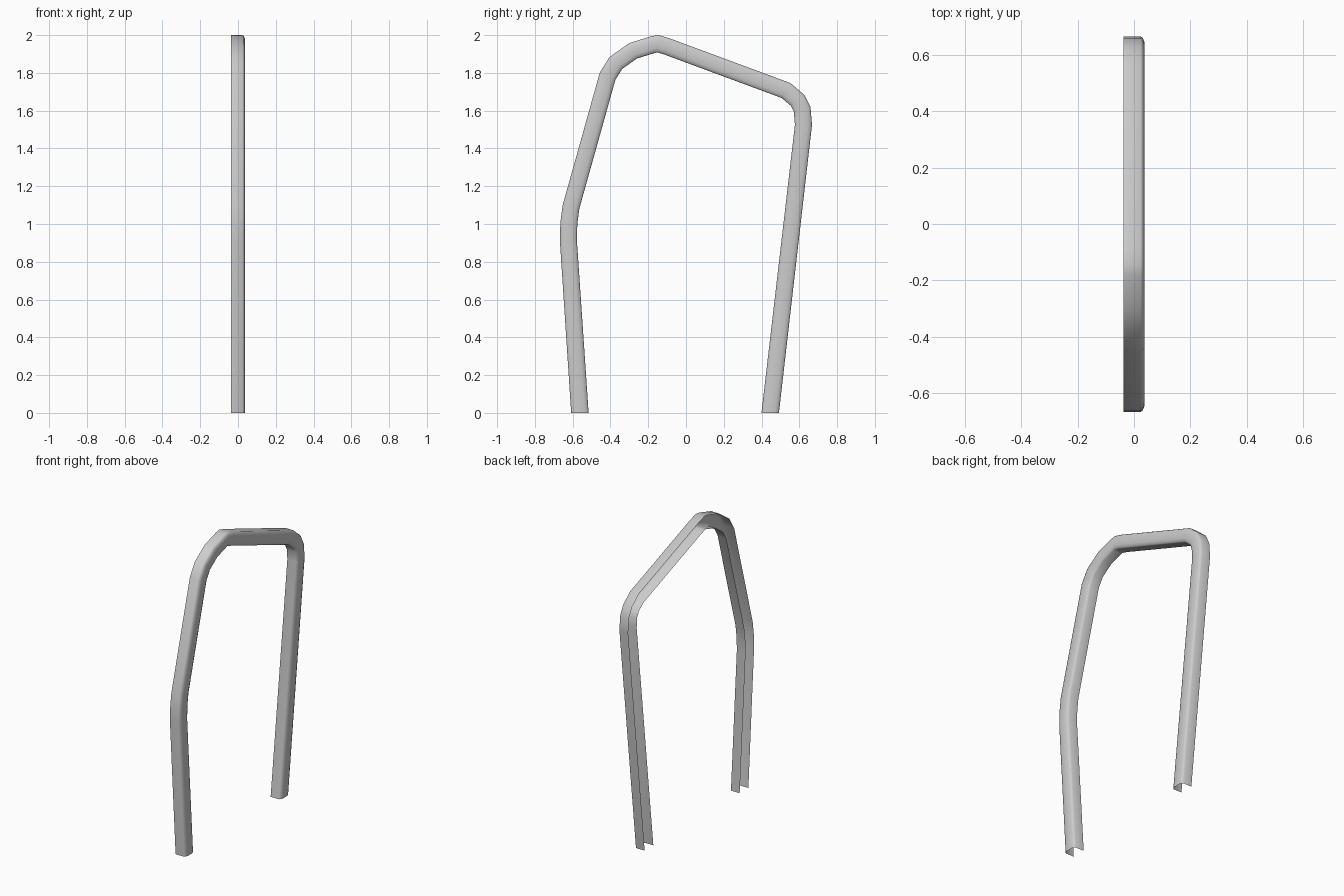
import bpy, bmesh
from mathutils import Vector

if "Cube" in bpy.data.objects:
    bpy.data.objects.remove(bpy.data.objects["Cube"])

# Outer outline of the frame in the (y, z) plane
path = [Vector(p) for p in [
    (-0.608, 0), (-0.668, 0.915), (-0.665, 1.01), (-0.653, 1.10),
    (-0.457, 1.80), (-0.405, 1.884), (-0.30, 1.958), (-0.18, 1.995),
    (-0.145, 2.0), (-0.087, 1.983), (0.553, 1.746), (0.627, 1.683),
    (0.659, 1.62), (0.667, 1.524), (0.492, 0)]]

# Open channel section: (fraction across the width, x), open towards -x
W = 0.09
half = [(0, -0.0375), (0, 0.024), (0.06, 0.031), (0.24, 0.0375)]
section = half + [(1 - d, x) for d, x in reversed(half)]


def inward(a, b):
    """Unit normal pointing to the inside of the arch."""
    d = (b - a).normalized()
    return Vector((d.y, -d.x))


def mitre(i):
    """Offset vector across the full width at path point i."""
    if i == 0:
        return Vector((0.0925, 0))
    if i == len(path) - 1:
        return Vector((-0.0925, 0))
    n1 = inward(path[i - 1], path[i])
    n2 = inward(path[i], path[i + 1])
    m = (n1 + n2).normalized()
    return m * (W / m.dot(n1))


# Sweep the section along the path
bm = bmesh.new()
rings = []
for i, p in enumerate(path):
    off = mitre(i)
    rings.append([bm.verts.new((x, p.x + off.x * d, p.y + off.y * d))
                  for d, x in section])
for a, b in zip(rings, rings[1:]):
    for j in range(len(section) - 1):
        bm.faces.new((a[j], b[j], b[j + 1], a[j + 1]))

# Make faces point out of the channel (web faces +x)
bm.normal_update()
bm.faces.ensure_lookup_table()
if bm.faces[3].normal.x < 0:
    bmesh.ops.reverse_faces(bm, faces=bm.faces[:])

mesh = bpy.data.meshes.new("channel_frame")
bm.to_mesh(mesh)
bm.free()
frame = bpy.data.objects.new("channel_frame", mesh)
bpy.context.collection.objects.link(frame)
mesh.polygons.foreach_set("use_smooth", [True] * len(mesh.polygons))
mesh.update()
